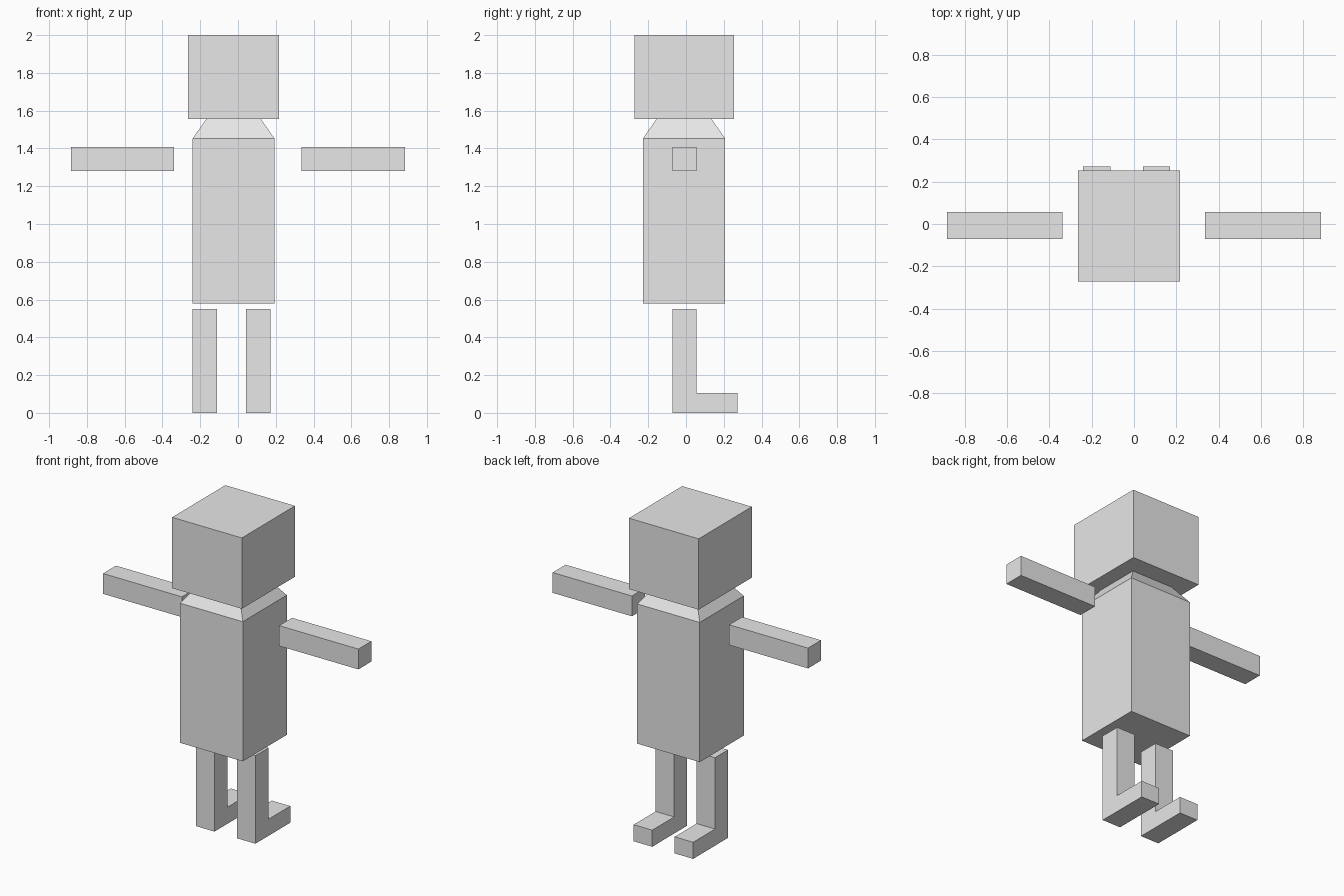
import bpy, bmesh

if "Cube" in bpy.data.objects:
    bpy.data.objects.remove(bpy.data.objects["Cube"])

grey = bpy.data.materials.new("light grey")
grey.diffuse_color = (0.8, 0.8, 0.8, 1)
grey.use_nodes = True
grey.node_tree.nodes["Principled BSDF"].inputs["Base Color"].default_value = grey.diffuse_color


def finish(name, bm):
    bmesh.ops.recalc_face_normals(bm, faces=bm.faces[:])
    mesh = bpy.data.meshes.new(name)
    bm.to_mesh(mesh)
    bm.free()
    mesh.materials.append(grey)
    obj = bpy.data.objects.new(name, mesh)
    bpy.context.collection.objects.link(obj)
    return obj


def box(name, x, y, z, top_inset=0.0):
    """Box from (min, max) ranges; top_inset narrows its upper face."""
    bm = bmesh.new()
    bmesh.ops.create_cube(bm, size=1)
    for v in bm.verts:
        inset = top_inset if v.co.z > 0 else 0.0
        for i, (lo, hi) in enumerate((x, y, z)):
            sign = 1 if v.co[i] > 0 else -1
            v.co[i] = (hi if sign > 0 else lo) - (sign * inset if i < 2 else 0)
    return finish(name, bm)


def extrude_side_profile(name, points, x0, x1):
    """Extrude a (y, z) outline along x."""
    bm = bmesh.new()
    face = bm.faces.new([bm.verts.new((x0, y, z)) for y, z in points])
    out = bmesh.ops.extrude_face_region(bm, geom=[face])
    for v in out["geom"]:
        if isinstance(v, bmesh.types.BMVert):
            v.co.x = x1
    return finish(name, bm)


# Head, tapered neck and torso
box("head", (-0.265, 0.217), (-0.272, 0.253), (1.557, 2.0))
box("neck", (-0.24, 0.193), (-0.228, 0.207), (1.453, 1.557), top_inset=0.073)
box("torso", (-0.24, 0.193), (-0.228, 0.207), (0.58, 1.453))

# Floating arms
for side, x in (("left", (-0.883, -0.338)), ("right", (0.335, 0.883))):
    box(side + "_arm", x, (-0.072, 0.056), (1.28, 1.407))

# L-shaped legs with feet pointing to the back
leg = [(-0.072, 0), (0.272, 0), (0.272, 0.104),
       (0.056, 0.104), (0.056, 0.55), (-0.072, 0.55)]
for side, x0 in (("left", -0.24), ("right", 0.043)):
    extrude_side_profile(side + "_leg", leg, x0, x0 + 0.128)
